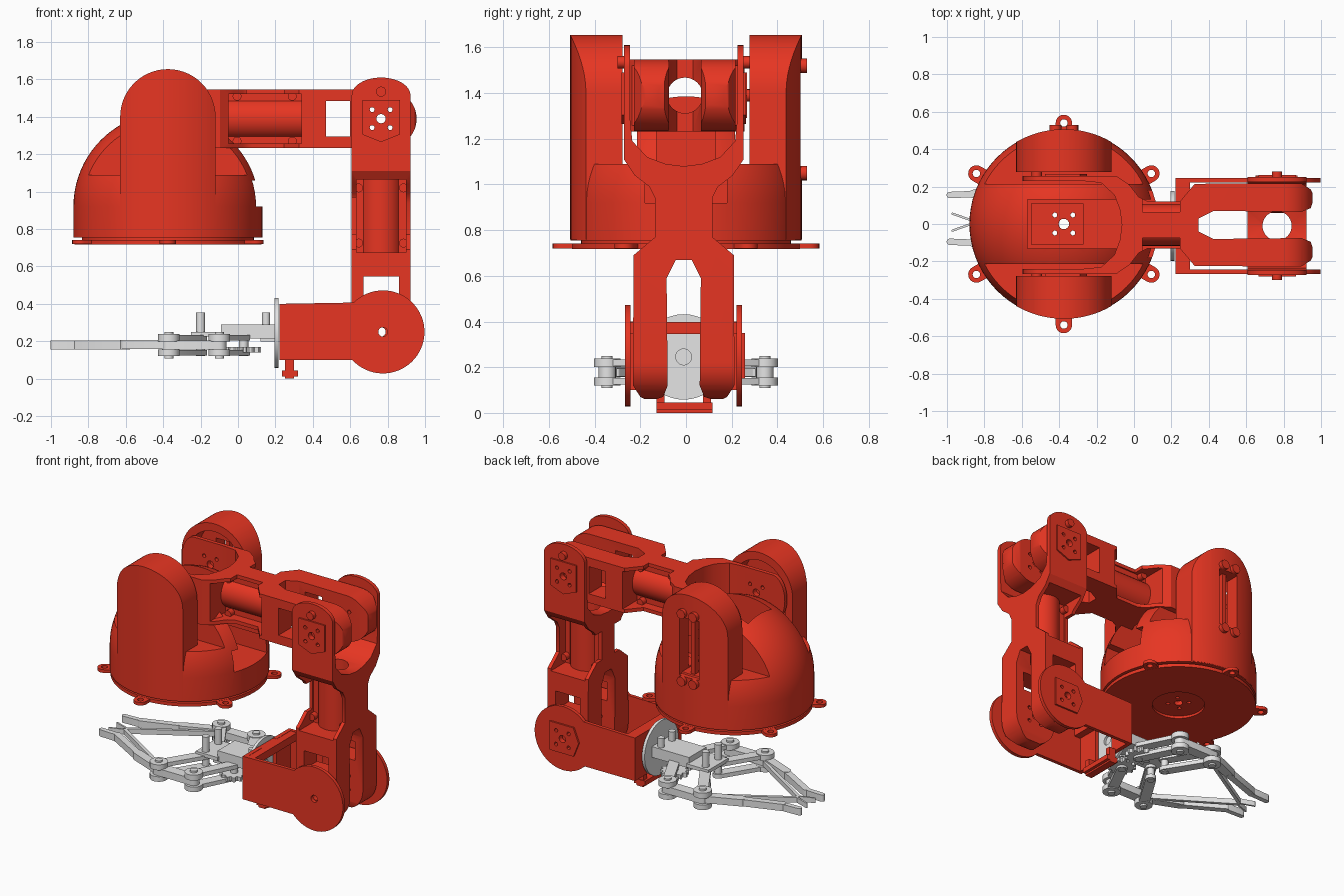
import bpy, bmesh, math
from mathutils import Matrix, Vector

if "Cube" in bpy.data.objects:
    bpy.data.objects.remove(bpy.data.objects["Cube"], do_unlink=True)


def material(name, rgb):
    m = bpy.data.materials.new(name)
    m.use_nodes = True
    m.diffuse_color = (*rgb, 1)
    m.node_tree.nodes["Principled BSDF"].inputs["Base Color"].default_value = (*rgb, 1)
    return m


RED = material("arm red", (0.8, 0.036, 0.016))
GREY = material("gripper grey", (0.78, 0.78, 0.78))


def finish(bm, name, mat):
    bmesh.ops.recalc_face_normals(bm, faces=bm.faces)
    me = bpy.data.meshes.new(name)
    bm.to_mesh(me)
    bm.free()
    ob = bpy.data.objects.new(name, me)
    bpy.context.collection.objects.link(ob)
    me.materials.append(mat)
    return ob


def prism(name, pts, axis, lo, hi, mat=RED):
    """Extrude a flat outline along y (points are x, z) or z (points are x, y)."""
    bm = bmesh.new()
    place = (lambda a, b, h: (a, h, b)) if axis == "y" else (lambda a, b, h: (a, b, h))
    face = bm.faces.new([bm.verts.new(place(a, b, lo)) for a, b in pts])
    new = bmesh.ops.extrude_face_region(bm, geom=[face])["geom"]
    shift = Vector(place(0, 0, hi - lo))
    bmesh.ops.translate(bm, vec=shift, verts=[v for v in new if isinstance(v, bmesh.types.BMVert)])
    return finish(bm, name, mat)


def box(name, x, y, z, mat=RED):
    return prism(name, [(x[0], y[0]), (x[1], y[0]), (x[1], y[1]), (x[0], y[1])], "z", *z, mat)


def arc(cx, cy, rx, ry, a0, a1, n):
    angles = [math.radians(a0 + (a1 - a0) * i / n) for i in range(n + 1)]
    return [(cx + rx * math.cos(a), cy + ry * math.sin(a)) for a in angles]


def disc(name, cx, cy, r, axis, lo, hi, mat=RED, n=32):
    return prism(name, arc(cx, cy, r, r, 0, 360, n)[:-1], axis, lo, hi, mat)


def bar(name, p, q, width, lo, hi, mat=GREY):
    """Flat link with round ends between two points seen from above."""
    t = math.degrees(math.atan2(q[1] - p[1], q[0] - p[0]))
    r = width / 2
    return prism(name, arc(*q, r, r, t - 90, t + 90, 10) + arc(*p, r, r, t + 90, t + 270, 10), "z", lo, hi, mat)


def boolean(ob, tool, op="DIFFERENCE", keep=False):
    mod = ob.modifiers.new("cut", "BOOLEAN")
    mod.operation, mod.object, mod.solver = op, tool, "EXACT"
    bpy.context.view_layer.objects.active = ob
    bpy.ops.object.modifier_apply(modifier=mod.name)
    if not keep:
        bpy.data.objects.remove(tool, do_unlink=True)


def drill(ob, cx, cy, axis, lo, hi, r=0.025, ring=0.068):
    """Centre hole with four screw holes around it."""
    boolean(ob, disc("drill", cx, cy, r, axis, lo, hi, n=16))
    if ring:
        for x, y in arc(cx, cy, ring, ring, 45, 315, 3):
            boolean(ob, disc("drill", x, y, 0.013, axis, lo, hi, n=12))


def house(cx, cz, turn):
    """Five-sided horn plate outline, pointing along +x turned by an angle."""
    c, s = math.cos(turn), math.sin(turn)
    shape = [(-0.1, -0.1), (0.085, -0.1), (0.125, 0), (0.085, 0.1), (-0.1, 0.1)]
    return [(cx + a * c - b * s, cz + a * s + b * c) for a, b in shape]


# ---- base: flange with ears, dome, towers ----
BX = -0.375
R = 0.505
flange = disc("base_flange", BX, 0, 0.5, "z", 0.718, 0.742, n=64)
boolean(flange, disc("recess", BX, 0, 0.17, "z", 0.6, 0.735))
drill(flange, BX, 0, "z", 0.5, 1.2, 0.028)
for i, angle in enumerate(range(30, 390, 60)):
    d = Vector((math.cos(math.radians(angle)), math.sin(math.radians(angle))))
    c = Vector((BX, 0))
    ear = bar(f"flange_ear_{i + 1}", c + d * 0.46, c + d * 0.54, 0.088, 0.719, 0.741, RED)
    boolean(ear, disc("drill", *(c + d * 0.54), 0.02, "z", 0.6, 0.9, n=16))
spacer = disc("base_spacer", BX, 0, 0.46, "z", 0.742, 0.757, n=64)
drill(spacer, BX, 0, "z", 0.5, 1.2, 0.028)

bm = bmesh.new()
outline = [(0, 0.755), (R, 0.755)] + arc(0, 0.92, R, R, 0, 90, 20)
outline[-1] = (0, 0.92 + R)
verts = [bm.verts.new((x, 0, z)) for x, z in outline]
edges = [bm.edges.new(pair) for pair in zip(verts, verts[1:])]
bmesh.ops.spin(bm, geom=verts + edges, axis=(0, 0, 1), cent=(0, 0, 0), angle=math.tau, steps=72)
bmesh.ops.remove_doubles(bm, verts=bm.verts, dist=0.0005)
bmesh.ops.translate(bm, vec=(BX, 0, 0), verts=bm.verts)
dome = finish(bm, "base_dome", RED)
# ledges beside the cap let the fork swing; the cap is split by a slot
for s in (-1, 1):
    boolean(dome, box("ledge", (-1, 0.3), sorted((s * 0.215, s * 0.7)), (1.09, 1.6)))
boolean(dome, box("slot", (-0.57, 0.4), (-0.13, 0.13), (0.92, 1.6)))
boolean(dome, box("opening", (-0.57, 0.4), (-0.18, 0.18), (0.92, 1.06)))
drill(dome, BX, 0, "z", 0.5, 1.2, 0.028)
seat = box("base_motor_mount", (-0.55, -0.27), (-0.11, 0.11), (0.9, 1.03))
drill(seat, BX, 0, "z", 0.5, 1.2, 0.028)


def tower_outline(r, bottom):
    return [(BX - r, bottom), (BX + r, bottom)] + arc(BX, 1.4, r, r, 0, 180, 28)


for s, side in ((-1, "front"), (1, "back")):
    tower = prism(f"{side}_tower", tower_outline(0.255, 0.76), "y", *sorted((s * 0.278, s * 0.6)))
    boolean(tower, disc("round", BX, 0, R + 0.002, "z", 0.5, 1.8, n=96), "INTERSECT")
    boolean(tower, prism("hollow", tower_outline(0.2, 1.1), "y", *sorted((s * 0.2, s * 0.4))))
    if s > 0:
        boolean(tower, box("slot", (BX - 0.075, BX + 0.075), (0.2, 0.7), (1.08, 1.49)))
        for dx in (-0.045, 0.045):
            for z in (1.05, 1.52):
                disc("tower_bolt", BX + dx, z, 0.032, "y", 0.48, 0.53, n=16)
        box("tower_strap", (BX - 0.015, BX + 0.015), (0.42, 0.46), (1.05, 1.52))


# ---- two identical arm links, built along x from the fork pivot ----
half = [(0.31, 0), (0.3, 0.08), (0.27, 0.16), (0.2, 0.225), (0.1, 0.235), (-0.25, 0.235),
        (-0.25, 0.262), (0.28, 0.262), (0.35, 0.215), (0.4, 0.15), (0.45, 0.125), (0.62, 0.125),
        (0.70, 0.22), (1.27, 0.222), (1.32, 0.19), (1.34, 0.15), (1.32, 0.09), (1.27, 0.07),
        (0.8, 0.075), (0.72, 0.035), (0.72, 0)]
plan = half + [(u, -v) for u, v in reversed(half[1:-1])]
side = arc(-0.125, 0, 0.095, 0.157, 90, 270, 24) + arc(1.17, 0, 0.16, 0.157, -90, 90, 24)


def link(name, matrix):
    body = prism(name, plan, "z", -0.2, 0.2)
    boolean(body, prism("side", side, "y", -0.4, 0.4), "INTERSECT")
    boolean(body, box("window", (0.845, 0.975), (-0.4, 0.4), (-0.095, 0.095)))
    # side pockets leave a web between two flanges; the upper flange is narrower
    for s in (-1, 1):
        boolean(body, box("pocket", (0.325, 0.715), sorted((s * 0.06, s * 0.4)), (-0.132, 0.132)))
        boolean(body, box("trim", (0.42, 0.62), sorted((s * 0.07, s * 0.4)), (0.1, 0.2)))
    # hollow tube along the waist
    tube = disc(name + "_tube", 0, 0, 0.112, "z", 0.315, 0.72)
    bore = disc("bore", 0, 0, 0.078, "z", 0.2, 0.9)
    for ob in (tube, bore):
        ob.data.transform(Matrix.Rotation(math.pi / 2, 4, "Y"))
    for ob in (tube, body):
        boolean(ob, bore, keep=True)
    bpy.data.objects.remove(bore, do_unlink=True)
    drill(body, 0, 0, "y", -0.4, 0.4)
    drill(body, 1.14, 0, "y", -0.4, 0.4)
    parts = [body, tube]
    for s in (-1, 1):
        # five-sided horn plate, fork bolt and waist screws
        horn = prism(name + "_horn_plate", house(0, 0, 0), "y", *sorted((s * 0.26, s * 0.272)))
        drill(horn, 0, 0, "y", -0.4, 0.4)
        parts.append(horn)
        parts.append(disc(name + "_fork_bolt", -0.145, 0, 0.027, "y", *sorted((s * 0.25, s * 0.29)), n=16))
        for u in (0.37, 0.665):
            for w in (-0.12, 0.12):
                span = sorted((s * 0.05, s * 0.1))
                parts.append(disc(name + "_screw", u, w, 0.024, "y", *span, n=14))
    for ob in parts:
        ob.data.transform(matrix)


AY = -0.01  # the arm sits slightly off the base's centre line
link("upper_arm", Matrix.Translation((BX, AY / 2, 1.39)))
down = Matrix.Rotation(math.pi / 2, 4, "Y") @ Matrix.Rotation(math.pi, 4, "X")
link("forearm", Matrix.Translation((0.765, AY, 1.39)) @ down)

# ---- wrist bracket ----
WX, WZ = 0.775, 0.25
cheek = [(0.222, 0.1)] + arc(WX, WZ, 0.222, 0.222, 223, 495, 48) + [(0.222, 0.4)]
for s, label in ((-1, "front"), (1, "back")):
    plate = prism(f"wrist_{label}_plate", cheek, "y", *sorted((AY + s * 0.232, AY + s * 0.256)))
    drill(plate, WX, WZ, "y", -0.4, 0.4, ring=0.068 if s > 0 else 0)
    box(f"wrist_{label}_end_wall", (0.222, 0.25), sorted((AY + s * 0.08, AY + s * 0.235)), (0.1, 0.4))
    box("wrist_foot_stem", (0.25, 0.3), sorted((AY + s * 0.085, AY + s * 0.12)), (0.02, 0.11))
horn = prism("wrist_horn_plate", house(WX, WZ, math.pi), "y", 0.244, 0.258)
drill(horn, WX, WZ, "y", -0.4, 0.4)
box("wrist_top_bridge", (0.222, 0.3), (AY - 0.235, AY + 0.235), (0.345, 0.398))
foot = box("wrist_foot", (0.235, 0.322), (-0.13, 0.115), (0.012, 0.045))
box("wrist_foot_base", (0.25, 0.3), (-0.13, 0.115), (0, 0.02))

# ---- gripper ----
mount = disc("gripper_mount_disc", 0, 0, 0.187, "z", 0.196, 0.216, GREY, 40)
boolean(mount, disc("drill", 0, 0, 0.035, "z", 0, 0.5, n=20))
mount.data.transform(Matrix.Translation((0, AY, 0.245)) @ Matrix.Rotation(math.pi / 2, 4, "Y"))
box("gripper_body", (-0.09, 0.2), (-0.095, 0.095), (0.215, 0.29), GREY)
box("gripper_front_plate", (-0.25, -0.08), (-0.11, 0.11), (0.225, 0.25), GREY)
box("gripper_motor", (0.12, 0.2), (-0.06, 0.06), (0.2, 0.22), GREY)
for s in (-1, 1):
    gear_at, rear, inner, knuckle = (0.03, s * 0.085), (-0.1, s * 0.345), (-0.2, s * 0.07), (-0.37, s * 0.345)
    teeth = [(gear_at[0] + r * math.cos(a), gear_at[1] + r * math.sin(a)) for a, r in
             ((math.tau * i / 48, 0.092 if i % 4 < 2 else 0.074) for i in range(48))]
    prism("gripper_gear", teeth, "z", 0.14, 0.17, GREY)
    disc("gear_pin", *gear_at, 0.025, "z", 0.12, 0.23, GREY, 16)
    for lo in (0.125, 0.205):
        bar("rear_link", gear_at, rear, 0.07, lo, lo + 0.028)
        bar("front_link", inner, knuckle, 0.07, lo, lo + 0.028)
    for joint in (rear, knuckle):
        disc("joint_boss", *joint, 0.058, "z", 0.12, 0.155, GREY, 24)
        disc("joint_boss", *joint, 0.058, "z", 0.2, 0.238, GREY, 24)
        disc("joint_pin", *joint, 0.024, "z", 0.108, 0.25, GREY, 16)
    disc("inner_post", *inner, 0.024, "z", 0.12, 0.355, GREY, 16)
    disc("rear_post", 0.15, s * 0.06, 0.022, "z", 0.25, 0.355, GREY, 16)
    # finger: base bar, bent blade and thin inner prong
    bend, wrist, tip = (-0.6, s * 0.25), (-0.86, 0.03 + s * 0.13), (-0.985, 0.03 + s * 0.125)
    bar("finger_base", rear, knuckle, 0.075, 0.155, 0.205)
    bar("finger_blade", knuckle, bend, 0.06, 0.158, 0.206)
    bar("finger_middle", bend, wrist, 0.044, 0.157, 0.204)
    bar("finger_tip", wrist, tip, 0.034, 0.156, 0.203)
    bar("finger_prong", (-0.4, s * 0.3), (-0.87, 0.01 + s * 0.01), 0.022, 0.16, 0.195)
    bar("finger_prong_end", (-0.87, 0.01 + s * 0.01), (-0.97, 0.01 + s * 0.045), 0.012, 0.16, 0.195)

# ---- smooth round surfaces, keep edges sharp ----
bpy.ops.object.select_all(action="DESELECT")
for ob in bpy.context.scene.objects:
    if ob.type == "MESH" and ob.data.materials and ob.data.materials[0] in (RED, GREY):
        ob.select_set(True)
        bpy.context.view_layer.objects.active = ob
bpy.ops.object.shade_smooth_by_angle(angle=math.radians(30))
